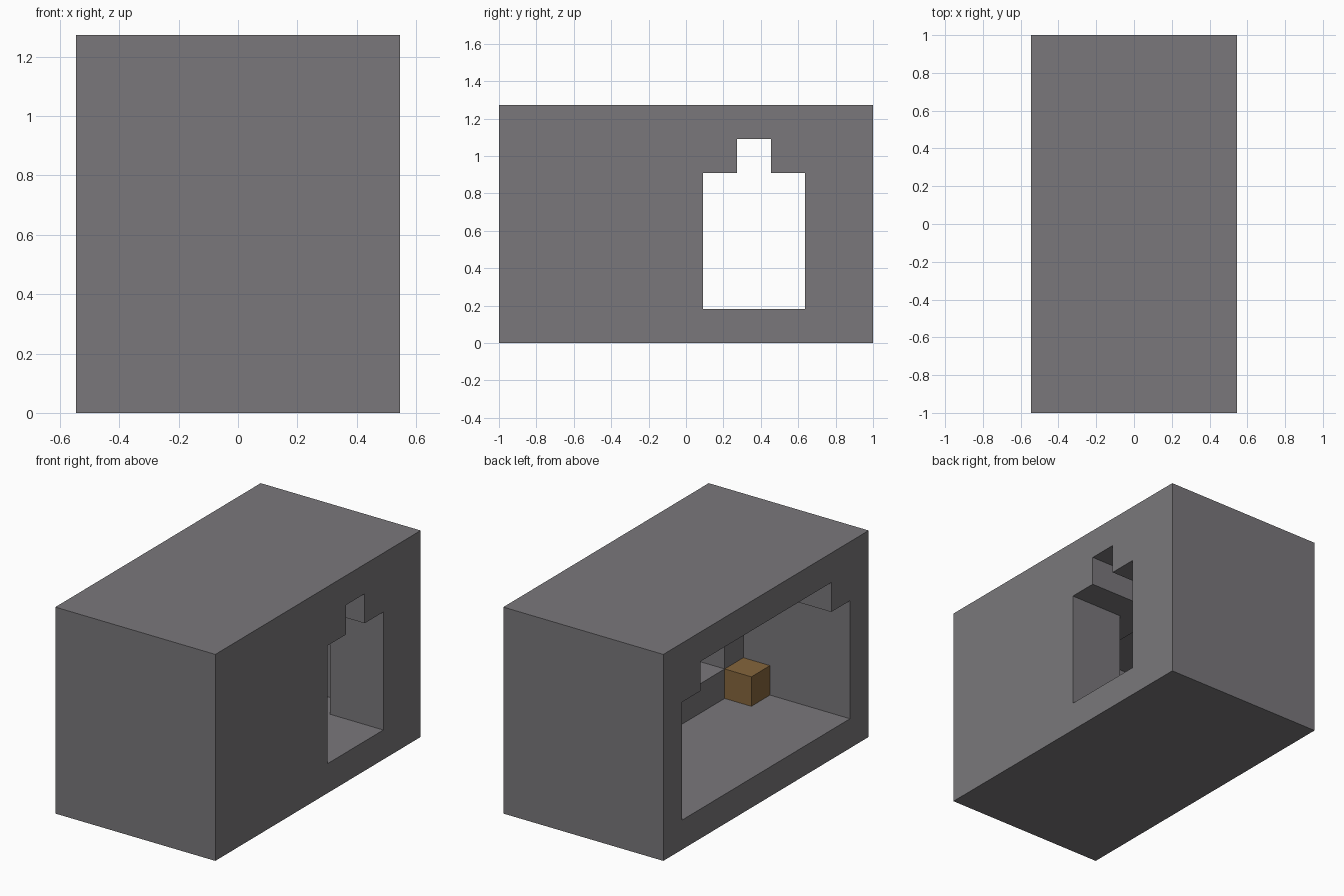
import bpy
from mathutils import Vector

cube = bpy.data.objects.get("Cube")
if cube:
    bpy.data.objects.remove(cube, do_unlink=True)

U = 2 / 11                      # one building block
ORIGIN = Vector((-3, -5.5, 0))  # block grid corner


def material(name, rgb):
    mat = bpy.data.materials.new(name)
    mat.use_nodes = True
    color = (*rgb, 1)
    mat.diffuse_color = color
    mat.node_tree.nodes["Principled BSDF"].inputs["Base Color"].default_value = color
    return mat


def box(name, low, high, mat=None):
    """Box between two corners given in block units."""
    low, high = (ORIGIN + Vector(low)) * U, (ORIGIN + Vector(high)) * U
    bpy.ops.mesh.primitive_cube_add(size=1, location=(low + high) / 2)
    obj = bpy.context.object
    obj.name = name
    obj.scale = high - low
    bpy.ops.object.transform_apply(location=True, rotation=False, scale=True)
    if mat:
        obj.data.materials.append(mat)
    return obj


def carve(target, name, low, high):
    cutter = box(name, low, high)
    cutter.hide_render = True
    mod = target.modifiers.new(name, 'BOOLEAN')
    mod.operation = 'DIFFERENCE'
    mod.solver = 'EXACT'
    mod.object = cutter
    bpy.context.view_layer.objects.active = target
    bpy.ops.object.modifier_apply(modifier=name)
    bpy.data.objects.remove(cutter, do_unlink=True)


stone = material("grey_stone", (0.194, 0.187, 0.198))
wood = material("brown_wood", (0.235, 0.132, 0.046))

# Solid stone block, hollowed out below
shell = box("stone_shell", (0, 0, 0), (6, 11, 7), stone)

# Room with one open side and a ceiling raised one step
carve(shell, "room", (-1, 1, 1), (4, 10, 5))
carve(shell, "raised_ceiling", (-1, 2, 4), (3, 9, 6))

# Doorway through the thick wall opposite, with its stepped top
carve(shell, "doorway", (3.5, 6, 1), (7, 9, 5))
carve(shell, "doorway_top", (2.5, 7, 4), (7, 8, 6))

# Wall niche beside the doorway
carve(shell, "niche", (3.5, 2, 2), (5, 5, 5))

# Wooden block on the floor in the front corner
box("wooden_block", (3, 1, 1), (4, 2, 2), wood)
